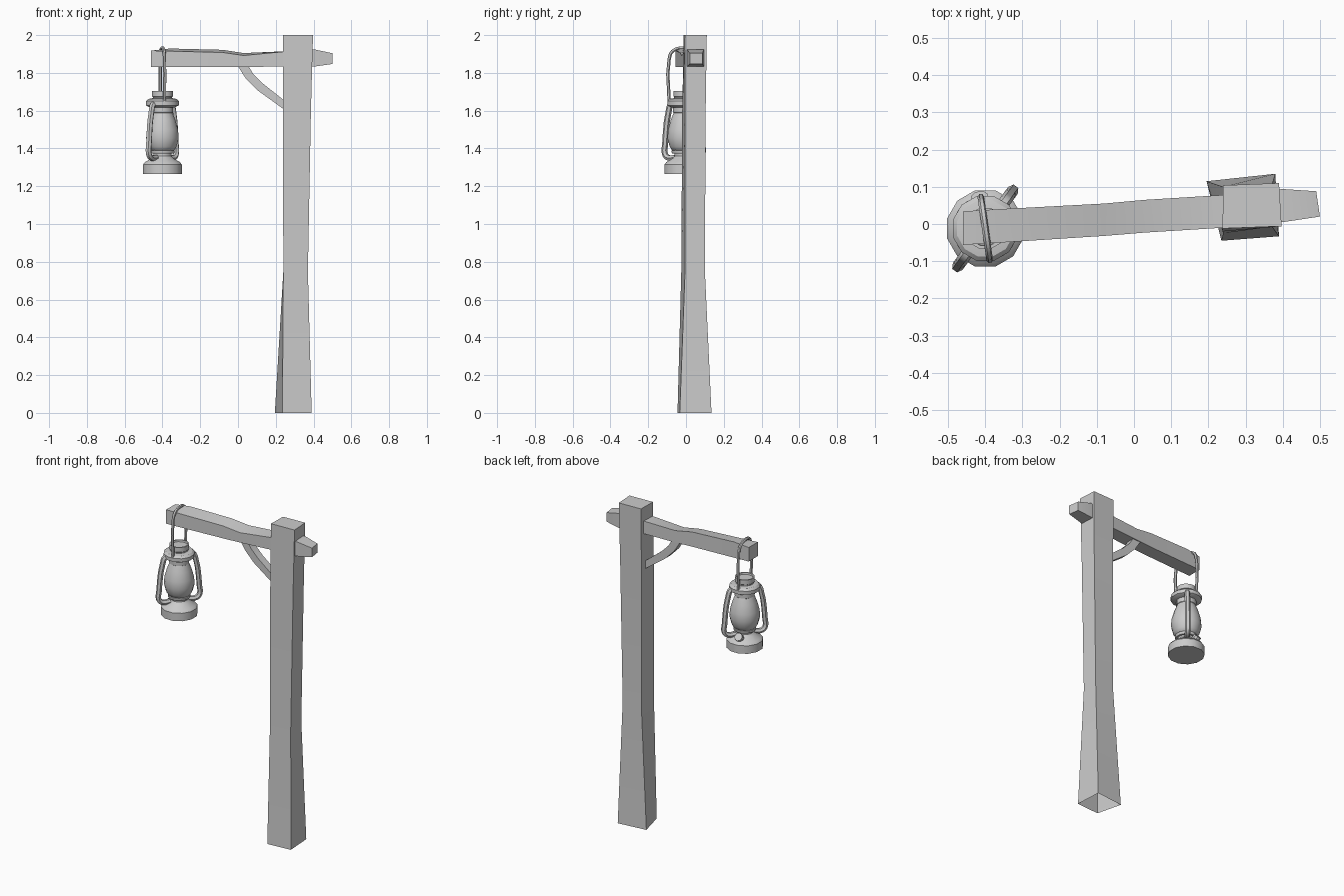
import bpy, bmesh
from math import pi, cos, sin, radians
from mathutils import Vector

if "Cube" in bpy.data.objects:
    bpy.data.objects.remove(bpy.data.objects["Cube"])

GREY = (0.6, 0.6, 0.6, 1)
mat = bpy.data.materials.new("plain grey")
mat.use_nodes = True
mat.diffuse_color = GREY
mat.node_tree.nodes["Principled BSDF"].inputs["Base Color"].default_value = GREY


def finish(ob, angle=30):
    """Give the object its colour and smooth shading with sharp edges."""
    ob.data.materials.clear()
    ob.data.materials.append(mat)
    bpy.ops.object.select_all(action="DESELECT")
    ob.select_set(True)
    bpy.context.view_layer.objects.active = ob
    bpy.ops.object.shade_smooth_by_angle(angle=radians(angle))
    return ob


def loft(name, rings, cap_start=True, cap_end=True, angle=30):
    """Skin a row of rings that have equal point counts."""
    bm = bmesh.new()
    loops = [[bm.verts.new(p) for p in ring] for ring in rings]
    n = len(loops[0])
    for a, b in zip(loops, loops[1:]):
        for i in range(n):
            j = (i + 1) % n
            bm.faces.new((a[i], a[j], b[j], b[i]))
    if cap_start:
        bm.faces.new(loops[0][::-1])
    if cap_end:
        bm.faces.new(loops[-1])
    bmesh.ops.recalc_face_normals(bm, faces=bm.faces)
    me = bpy.data.meshes.new(name)
    bm.to_mesh(me)
    bm.free()
    ob = bpy.data.objects.new(name, me)
    bpy.context.collection.objects.link(ob)
    return finish(ob, angle)


CENTRE = Vector((-0.40, -0.012, 0))


def lathe(name, profile, sides=12, angle=35):
    """Turn a (radius, height) profile about the lantern's axis."""
    turn = [2 * pi * (i + 0.5) / sides for i in range(sides)]
    return loft(name, [[CENTRE + Vector((r * cos(t), r * sin(t), z)) for t in turn]
                       for r, z in profile], angle=angle)


def tube(name, path, radius, heading):
    """Round rod through (reach, height) points in the upright plane at a heading."""
    cu = bpy.data.curves.new(name, "CURVE")
    cu.dimensions = "3D"
    cu.bevel_depth = radius
    cu.bevel_resolution = 1
    cu.use_fill_caps = True
    cu.resolution_u = 3
    sp = cu.splines.new("BEZIER")
    sp.bezier_points.add(len(path) - 1)
    for bp, (r, z) in zip(sp.bezier_points, path):
        bp.co = CENTRE + Vector((r * cos(heading), r * sin(heading), z))
        bp.handle_left_type = bp.handle_right_type = "AUTO"
    ob = bpy.data.objects.new(name, cu)
    bpy.context.collection.objects.link(ob)
    bpy.ops.object.select_all(action="DESELECT")
    ob.select_set(True)
    bpy.context.view_layer.objects.active = ob
    bpy.ops.object.convert(target="MESH")
    return finish(bpy.context.object, 50)


# Post: uneven four-sided timber, flared and open at the foot
def post_ring(z, *corners):
    return [(x, y, z) for x, y in corners]


loft("post", [
    post_ring(0, (0.235, -0.045), (0.39, -0.033), (0.38, 0.135), (0.195, 0.115)),
    post_ring(0.75, (0.24, -0.025), (0.37, -0.005), (0.37, 0.10), (0.24, 0.10)),
    post_ring(1.6, (0.238, -0.02), (0.386, -0.005), (0.384, 0.104), (0.24, 0.10)),
    post_ring(2, (0.238, -0.012), (0.397, -0.006), (0.39, 0.11), (0.24, 0.104)),
], cap_start=False)


# Beam: slightly bowed, with its front and back top edges at different heights
def beam_ring(x, y0, y1, low, front, back, skew=0):
    return [(x + skew, y0, low), (x, y1, low), (x, y1, back), (x + skew, y0, front)]


loft("beam", [
    beam_ring(-0.46, -0.056, 0.034, 1.83, 1.918, 1.918),
    beam_ring(-0.36, -0.05, 0.04, 1.83, 1.915, 1.929),
    beam_ring(-0.08, -0.032, 0.055, 1.83, 1.908, 1.922),
    beam_ring(0.03, -0.023, 0.065, 1.83, 1.892, 1.905),
    beam_ring(0.24, -0.01, 0.078, 1.835, 1.912, 1.914),
    beam_ring(0.40, 0.005, 0.094, 1.833, 1.925, 1.925),
    beam_ring(0.49, 0.02, 0.088, 1.847, 1.904, 1.904, 0.01),
])

# Brace: curved strut between the post and the beam
brace = [((0.0, 1.835), (0.05, 1.845)), ((0.04, 1.772), (0.08, 1.795)),
         ((0.10, 1.71), (0.13, 1.745)), ((0.25, 1.602), (0.25, 1.65))]
loft("brace", [[(a, 0.012, az), (a, 0.06, az), (b, 0.06, bz), (b, 0.012, bz)]
               for (a, az), (b, bz) in brace])

# Lantern body
lathe("lantern_base", [(0.106, 1.265), (0.106, 1.315), (0.095, 1.328), (0.06, 1.348),
                       (0.05, 1.36), (0.05, 1.38)])
lathe("burner_collar", [(0.062, 1.372), (0.066, 1.378), (0.066, 1.388), (0.06, 1.392)])
lathe("lantern_globe", [(0.056, 1.38), (0.076, 1.41), (0.088, 1.455), (0.084, 1.50),
                        (0.07, 1.55), (0.054, 1.59)], sides=16, angle=60)
lathe("lantern_neck", [(0.052, 1.585), (0.058, 1.59), (0.058, 1.63)])
lathe("lantern_cap", [(0.07, 1.618), (0.09, 1.628), (0.09, 1.65), (0.078, 1.662), (0.056, 1.666)])
lathe("chimney_top", [(0.052, 1.66), (0.052, 1.672), (0.057, 1.676), (0.057, 1.705),
                      (0.048, 1.705), (0.046, 1.695)])

# Side tubes, one on each side of the globe
HEADING = radians(54)
side_path = [(0.06, 1.635), (0.084, 1.632), (0.098, 1.60), (0.122, 1.42),
             (0.124, 1.375), (0.105, 1.352), (0.055, 1.352)]
for side, turn in (("front", pi), ("back", 0)):
    tube(side + "_side_tube", side_path, 0.016, HEADING + turn)

# Carrying wire over the beam
half = [(0.078, 1.65), (0.078, 1.87), (0.06, 1.915)]
tube("carrying_wire", half + [(0, 1.932)] + [(-r, z) for r, z in half[::-1]], 0.009, radians(98))

# Filler knob on the back of the base
bpy.ops.mesh.primitive_cylinder_add(vertices=10, radius=0.024, depth=0.05,
                                    location=CENTRE + Vector((-0.012, 0.066, 1.343)),
                                    rotation=(radians(-50), 0, radians(8)))
knob = bpy.context.object
knob.name = "filler_knob"
finish(knob)
